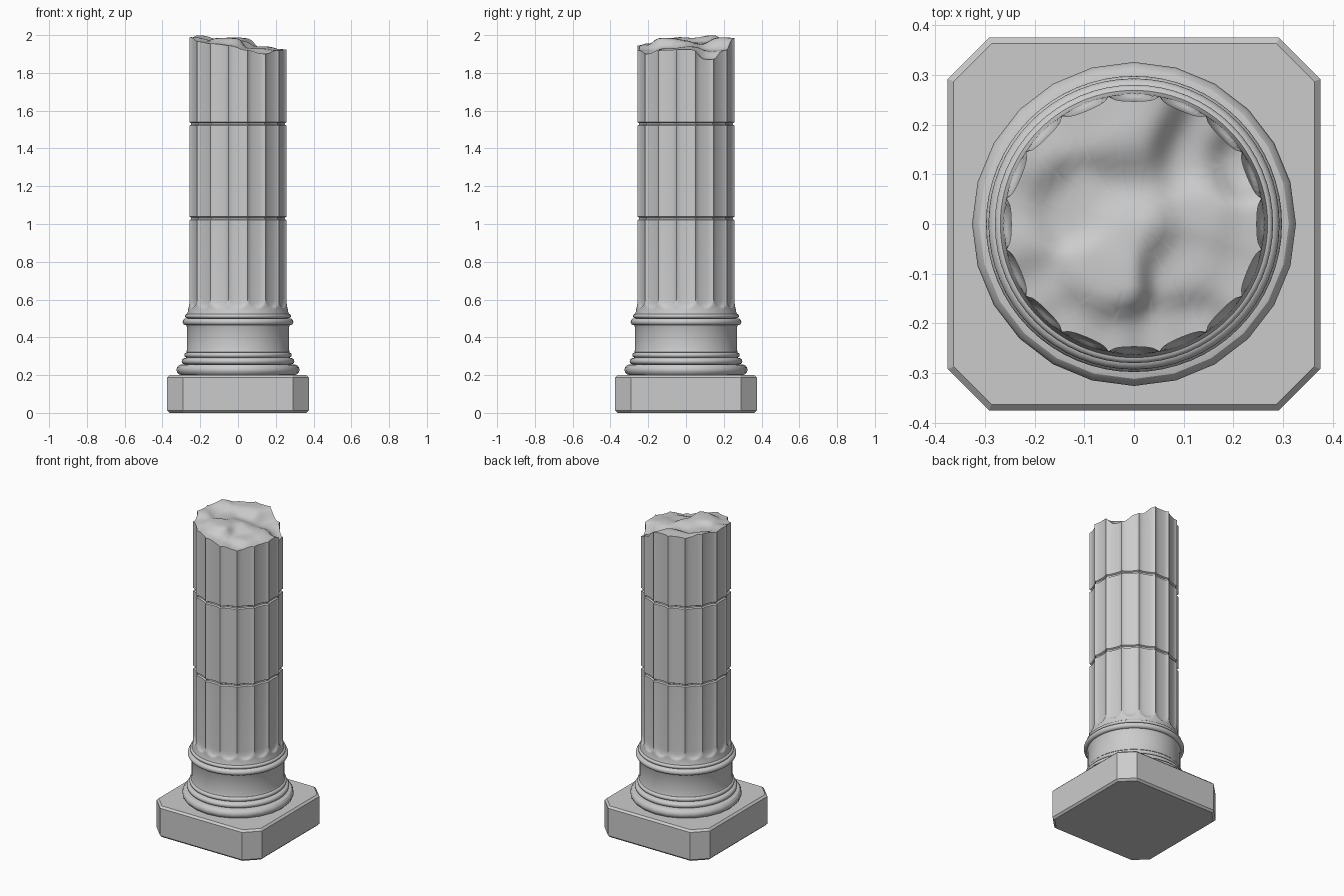
import bpy, bmesh, math

if "Cube" in bpy.data.objects:
    bpy.data.objects.remove(bpy.data.objects["Cube"])

FLUTES, PER = 16, 10
N = FLUTES * PER


def finish(name, bm, angle=30):
    bmesh.ops.recalc_face_normals(bm, faces=bm.faces[:])
    me = bpy.data.meshes.new(name)
    bm.to_mesh(me)
    bm.free()
    ob = bpy.data.objects.new(name, me)
    bpy.context.collection.objects.link(ob)
    bpy.ops.object.select_all(action='DESELECT')
    ob.select_set(True)
    bpy.context.view_layer.objects.active = ob
    if angle:
        bpy.ops.object.shade_smooth_by_angle(angle=math.radians(angle))
    return ob


def bridge(bm, a, b):
    n = len(a)
    for i in range(n):
        j = (i + 1) % n
        bm.faces.new((a[i], a[j], b[j], b[i]))


def lathe(name, profile, sides):
    bm = bmesh.new()
    rings = []
    for r, z in profile:
        rings.append([bm.verts.new((r * math.cos(2 * math.pi * i / sides),
                                    r * math.sin(2 * math.pi * i / sides), z))
                      for i in range(sides)])
    for a, b in zip(rings, rings[1:]):
        bridge(bm, a, b)
    bm.faces.new(rings[0])
    bm.faces.new(rings[-1])
    return finish(name, bm)


def bead(r, z0, z1, steps=8):
    """Half-round moulding profile whose outermost radius is r."""
    h = (z1 - z0) / 2
    return [(r - h + h * math.cos(t), (z0 + z1) / 2 + h * math.sin(t))
            for t in [-math.pi / 2 + math.pi * k / steps for k in range(steps + 1)]]


# plinth: square slab with cut corners and softened edges
bm = bmesh.new()
W, C = 0.375, 0.292
outline = [(W, -C), (W, C), (C, W), (-C, W), (-W, C), (-W, -C), (-C, -W), (C, -W)]
low = [bm.verts.new((x, y, 0)) for x, y in outline]
high = [bm.verts.new((x, y, 0.2)) for x, y in outline]
bridge(bm, low, high)
bm.faces.new(low)
bm.faces.new(high)
plinth = finish("plinth", bm, 0)
bev = plinth.modifiers.new("edge", 'BEVEL')
bev.width, bev.segments = 0.012, 1
bev.limit_method, bev.angle_limit = 'ANGLE', math.radians(60)

# base mouldings
lathe("base_torus", bead(0.326, 0.2, 0.257, 6), 24)
lathe("base_mouldings",
      [(0.28, 0.25)] + bead(0.298, 0.257, 0.29) + bead(0.284, 0.293, 0.32)
      + [(0.274, 0.322), (0.270, 0.335), (0.270, 0.455), (0.274, 0.464)]
      + bead(0.293, 0.464, 0.5) + bead(0.28, 0.501, 0.524) + [(0.25, 0.526)], 64)

# broken top: heights at scattered points, blended smoothly
CONTROL = [(0.26, 0, 1.925), (0.225, 0.13, 1.87), (0.14, 0.22, 1.92), (0.05, 0.26, 1.985),
           (-0.07, 0.25, 1.985), (-0.14, 0.22, 1.98), (-0.22, 0.13, 2.0), (-0.255, 0.05, 1.985),
           (-0.255, -0.05, 1.99), (-0.22, -0.13, 1.965), (-0.13, -0.22, 1.955),
           (-0.05, -0.255, 1.945), (0.05, -0.255, 1.92), (0.14, -0.22, 1.90),
           (0.22, -0.13, 1.92), (0, 0, 1.975), (0, 0.08, 1.945), (0.1, 0.13, 1.915),
           (0, 0.16, 1.99), (-0.13, 0.04, 1.96), (-0.06, -0.1, 1.985), (0.1, -0.08, 1.93),
           (0.13, 0.03, 1.94)]


def break_height(x, y):
    top = total = 0
    for cx, cy, h in CONTROL:
        w = math.exp(-((x - cx) ** 2 + (y - cy) ** 2) / (2 * 0.038 ** 2)) + 1e-9
        top += w * h
        total += w
    return top / total


def shaft_radius(i, z, inset):
    u = ((i % PER) / PER) * 2 - 1
    v = max(0.0, (0.605 - z) / 0.05)
    cut = 0.015 * math.sqrt(max(0.0, 1 - (u * 1.04) ** 2 - v * v))
    flare = 0.008 * max(0.0, (0.57 - z) / 0.05) ** 2
    return 0.262 + flare - cut - inset


# fluted shaft with two drum joints and a fractured top
levels = [(z, 0) for z in (0.52, 0.535, 0.55, 0.556, 0.56, 0.566, 0.574, 0.584, 0.605)]
for zj in (1.03, 1.53):
    levels += [(zj - 0.009, 0), (zj - 0.004, 0.009), (zj + 0.004, 0.009), (zj + 0.009, 0)]
levels += [(1.80, 0)]
ang = [2 * math.pi * (i / N - 0.5 / FLUTES) for i in range(N)]
bm = bmesh.new()
rings = [[bm.verts.new((shaft_radius(i, z, d) * math.cos(ang[i]),
                        shaft_radius(i, z, d) * math.sin(ang[i]), z)) for i in range(N)]
         for z, d in levels]
for k in range(12, 0, -1):
    ring = []
    for i in range(N):
        r = shaft_radius(i, 1.8, 0) * k / 12
        x, y = r * math.cos(ang[i]), r * math.sin(ang[i])
        ring.append(bm.verts.new((x, y, break_height(x, y))))
    rings.append(ring)
for a, b in zip(rings, rings[1:]):
    bridge(bm, a, b)
tip = bm.verts.new((0, 0, break_height(0, 0)))
for i in range(N):
    bm.faces.new((rings[-1][i], rings[-1][(i + 1) % N], tip))
bm.faces.new(rings[0])
finish("fluted_shaft", bm, 35)
